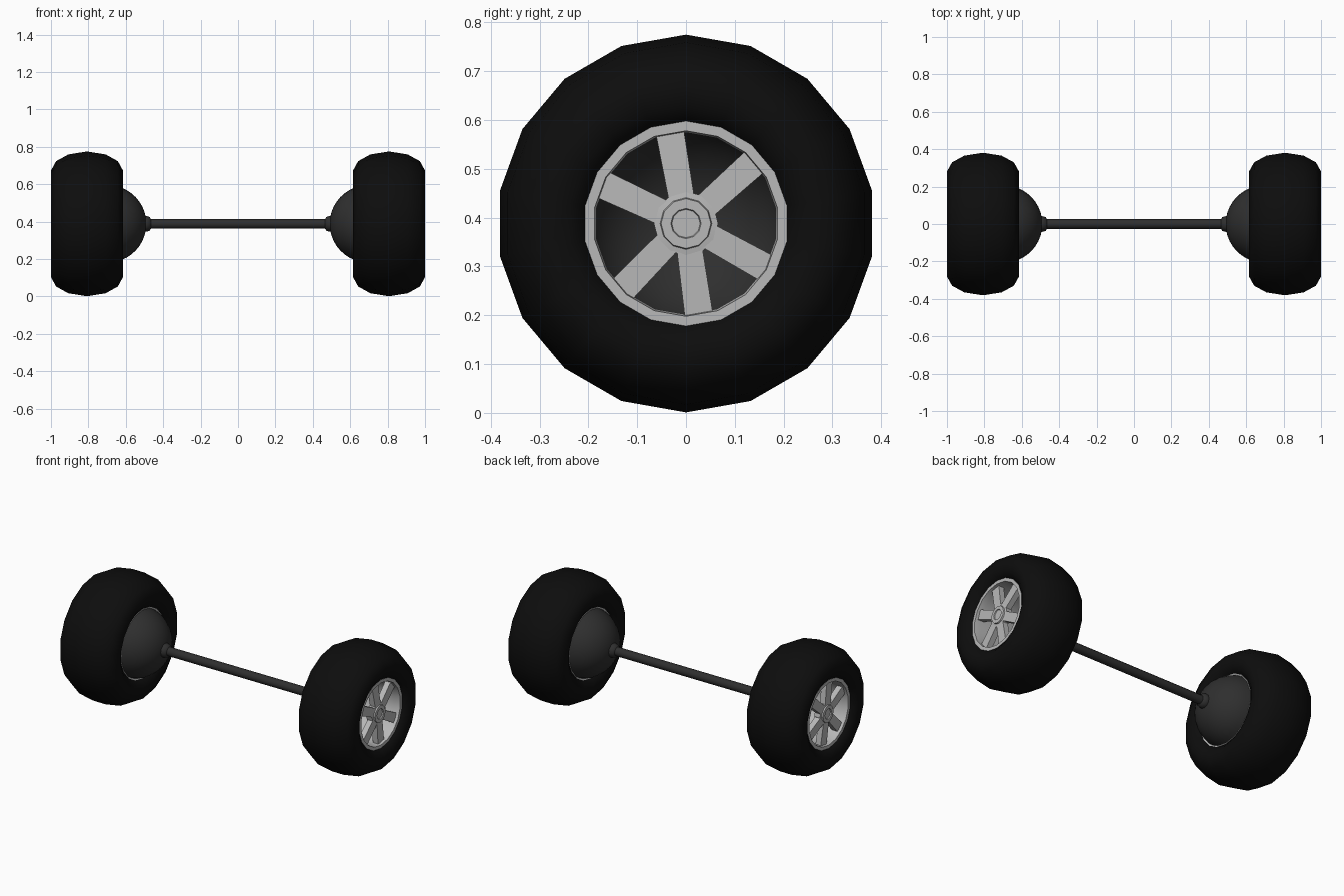
import bpy, bmesh, math
from mathutils import Matrix, Vector

if "Cube" in bpy.data.objects:
    bpy.data.objects.remove(bpy.data.objects["Cube"])

CZ = 0.388  # axle height


def material(name, v):
    m = bpy.data.materials.new(name)
    m.diffuse_color = (v, v, v, 1)
    m.use_nodes = True
    m.node_tree.nodes["Principled BSDF"].inputs["Base Color"].default_value = m.diffuse_color
    return m


RUBBER = material("black rubber", 0.004)
ALLOY = material("light alloy", 0.48)
STEEL = material("dark steel", 0.028)


def finish(bm, name, mat, angle):
    bmesh.ops.remove_doubles(bm, verts=bm.verts, dist=1e-5)
    bmesh.ops.recalc_face_normals(bm, faces=bm.faces)
    me = bpy.data.meshes.new(name)
    bm.to_mesh(me)
    bm.free()
    me.materials.append(mat)
    ob = bpy.data.objects.new(name, me)
    ob.location.z = CZ
    bpy.context.collection.objects.link(ob)
    bpy.ops.object.select_all(action='DESELECT')
    ob.select_set(True)
    bpy.context.view_layer.objects.active = ob
    bpy.ops.object.shade_smooth_by_angle(angle=math.radians(angle))
    return ob


def lathe(name, profile, mat, side, segs=18, closed=False, angle=40):
    """Revolve (x, radius) points around the x axis."""
    bm = bmesh.new()
    rings = []
    for x, r in profile:
        rings.append([bm.verts.new((side * x, r * math.cos(a), r * math.sin(a)))
                      for a in (math.pi / 2 + math.tau * k / segs for k in range(segs))])
    pairs = list(zip(rings, rings[1:]))
    if closed:
        pairs.append((rings[-1], rings[0]))
    for p, q in pairs:
        for k in range(segs):
            n = (k + 1) % segs
            bm.faces.new((p[k], p[n], q[n], q[k]))
    return finish(bm, name, mat, angle)


def spokes(name, side):
    bm = bmesh.new()
    for deg in (100, 42, -29, -82, -134, 155):
        a = math.radians(deg)
        out = Vector((0, math.cos(a), math.sin(a)))
        across = Vector((0, -math.sin(a), math.cos(a)))
        loops = []
        for r, w, x in ((0.04, 0.026, 0.955), (0.193, 0.029, 0.95)):
            loops.append([bm.verts.new(out * r + across * s * w + Vector((side * (x - d), 0, 0)))
                          for s, d in ((-1, 0), (1, 0), (1, 0.035), (-1, 0.035))])
        p, q = loops
        for k in range(4):
            n = (k + 1) % 4
            bm.faces.new((p[k], p[n], q[n], q[k]))
        bm.faces.new(p)
        bm.faces.new(q)
    return finish(bm, name, ALLOY, 20)


# tyre cross-section: half of it, mirrored about the wheel's middle plane
MID = 0.8075
half = [(0.155, 0.205), (0.18, 0.24), (0.1925, 0.285), (0.165, 0.335), (0.10, 0.371)]
tyre = ([(MID + d, r) for d, r in half] + [(MID, 0.387)]
        + [(MID - d, r) for d, r in reversed(half)])

# brake dome arc
R, DX = 0.207, 0.697
dome = [(DX - R * math.cos(t), max(R * math.sin(t), 1e-6))
        for t in (math.radians(79) * i / 9 for i in range(10))]

for side, tag in ((1, "right"), (-1, "left")):
    lathe(tag + "_tyre", tyre, RUBBER, side, closed=True, angle=60)
    lathe(tag + "_rim", [(0.967, 0.21), (0.967, 0.19), (0.93, 0.186), (0.65, 0.202),
                         (0.645, 0.211), (0.66, 0.211)], ALLOY, side, closed=True)
    spokes(tag + "_spokes", side)
    # hub with stepped cap
    lathe(tag + "_hub", [(0.915, 1e-6), (0.915, 0.066), (0.954, 0.066), (0.956, 0.053),
                         (0.964, 0.051), (0.964, 0.031), (0.958, 0.029), (0.958, 1e-6)],
          ALLOY, side, segs=12, angle=25)
    lathe(tag + "_dome", dome, STEEL, side, segs=24)
    # collar where axle meets dome
    lathe(tag + "_collar", [(0.515, 0.042), (0.49, 0.042), (0.472, 0.037), (0.463, 0.02)],
          STEEL, side, segs=12, angle=50)

# axle
lathe("axle", [(-0.5, 1e-6), (-0.5, 0.026), (0.5, 0.026), (0.5, 1e-6)], STEEL, 1, segs=12)
